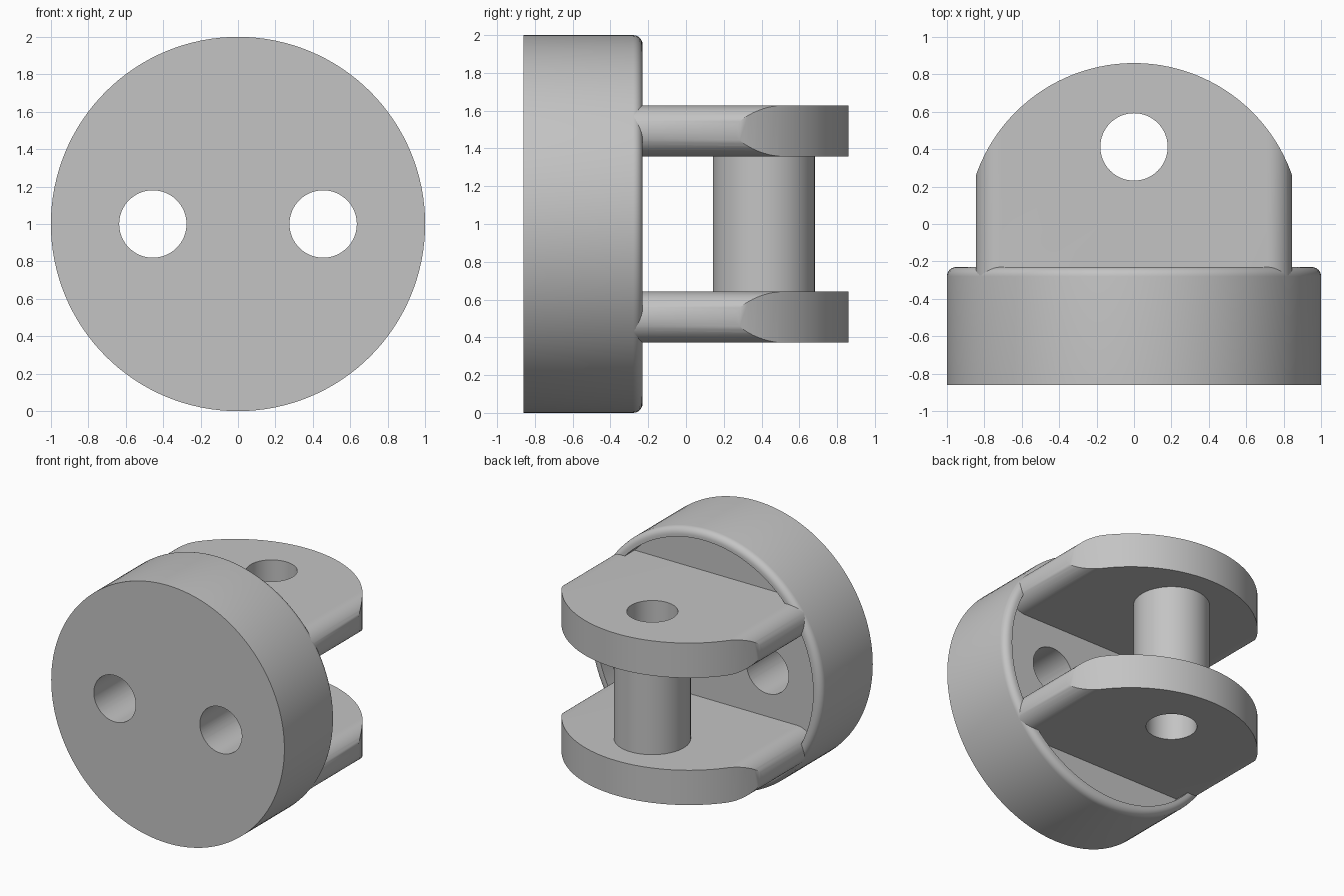
import bpy, bmesh, math
from math import sin, cos, pi, radians
from mathutils import Matrix, Vector

cube = bpy.data.objects.get("Cube")
if cube:
    bpy.data.objects.remove(cube)

grey = bpy.data.materials.new("plain grey")
grey.use_nodes = True
colour = (0.55, 0.55, 0.55, 1)
grey.diffuse_color = colour
grey.node_tree.nodes["Principled BSDF"].inputs["Base Color"].default_value = colour

BACK, FRONT, FLOOR = -0.23, -0.86, -0.35
HOLE_R, PIN_R, PIN_Y = 0.18, 0.27, 0.412
ARM_LOW, ARM_HIGH = 0.372, 0.642
HALF = (ARM_HIGH - ARM_LOW) / 2


def make_object(name, bm):
    bmesh.ops.recalc_face_normals(bm, faces=bm.faces)
    mesh = bpy.data.meshes.new(name)
    bm.to_mesh(mesh)
    bm.free()
    mesh.materials.append(grey)
    obj = bpy.data.objects.new(name, mesh)
    bpy.context.collection.objects.link(obj)
    return obj


def prism(name, points, shift):
    """Closed solid from an outline of 3D points moved along shift."""
    bm = bmesh.new()
    face = bm.faces.new([bm.verts.new(p) for p in points])
    new = bmesh.ops.extrude_face_region(bm, geom=[face], use_keep_orig=True)["geom"]
    verts = [g for g in new if isinstance(g, bmesh.types.BMVert)]
    bmesh.ops.translate(bm, verts=verts, vec=Vector(shift))
    return make_object(name, bm)


def cylinder(name, radius, depth, centre, along_y=False):
    bm = bmesh.new()
    turn = Matrix.Rotation(pi / 2 if along_y else 0, 4, "X")
    bmesh.ops.create_cone(bm, cap_ends=True, segments=64, radius1=radius,
                          radius2=radius, depth=depth,
                          matrix=Matrix.Translation(centre) @ turn)
    return make_object(name, bm)


def boolean(obj, tool, operation):
    mod = obj.modifiers.new(operation.lower(), "BOOLEAN")
    mod.object, mod.operation, mod.solver = tool, operation, "EXACT"
    bpy.context.view_layer.objects.active = obj
    bpy.ops.object.modifier_apply(modifier=mod.name)
    bpy.data.objects.remove(tool)


def smooth(obj):
    bpy.ops.object.select_all(action="DESELECT")
    obj.select_set(True)
    bpy.context.view_layer.objects.active = obj
    bpy.ops.object.shade_smooth_by_angle(angle=radians(30))


# Round base: lathed profile with a rounded rim and a shallow recess
fillet = 0.05
profile = [(0, FRONT), (1, FRONT)]
for i in range(7):
    a = i * pi / 12
    profile.append((1 - fillet + fillet * cos(a), BACK - fillet + fillet * sin(a)))
profile += [(0.93, BACK), (0.93, FLOOR), (0, FLOOR)]
bm = bmesh.new()
verts = [bm.verts.new((r, y, 1)) for r, y in profile]
edges = [bm.edges.new(pair) for pair in zip(verts, verts[1:])]
bmesh.ops.spin(bm, geom=verts + edges, cent=(0, 0, 1), axis=(0, 1, 0),
               angle=2 * pi, steps=128)
bmesh.ops.remove_doubles(bm, verts=bm.verts, dist=0.0001)
base = make_object("round_base", bm)

# Two mounting holes through the base
for side in (-1, 1):
    boolean(base, cylinder("hole_cutter", HOLE_R, 2, (side * 0.455, -0.6, 1), True),
            "DIFFERENCE")
smooth(base)

# Arms: round-sided bars trimmed to an arched end and drilled for the pin
for name, mid in (("lower_arm", ARM_LOW + HALF), ("upper_arm", 2 - ARM_LOW - HALF)):
    section = []
    for side in (1, -1):
        for i in range(25):
            a = -pi / 2 + i * pi / 24
            section.append((side * (0.71 + HALF * cos(a)), FLOOR - 0.05,
                            mid + side * HALF * sin(a)))
    arm = prism(name, section, (0, 1.5, 0))
    outline = [(-1.2, -0.6), (1.2, -0.6), (1.2, 0.242)]
    for i in range(49):
        a = radians(18 + 3 * i)
        outline.append((0.895 * cos(a), -0.035 + 0.895 * sin(a)))
    outline.append((-1.2, 0.242))
    boolean(arm, prism("arch_cutter", [(x, y, mid - 0.3) for x, y in outline],
                       (0, 0, 0.6)), "INTERSECT")
    boolean(arm, cylinder("hole_cutter", HOLE_R, 1, (0, PIN_Y, mid)), "DIFFERENCE")
    smooth(arm)

# Hollow pin between the arms
pin = cylinder("hollow_pin", PIN_R, 2 - 2 * ARM_HIGH, (0, PIN_Y, 1))
boolean(pin, cylinder("hole_cutter", HOLE_R, 2, (0, PIN_Y, 1)), "DIFFERENCE")
smooth(pin)
